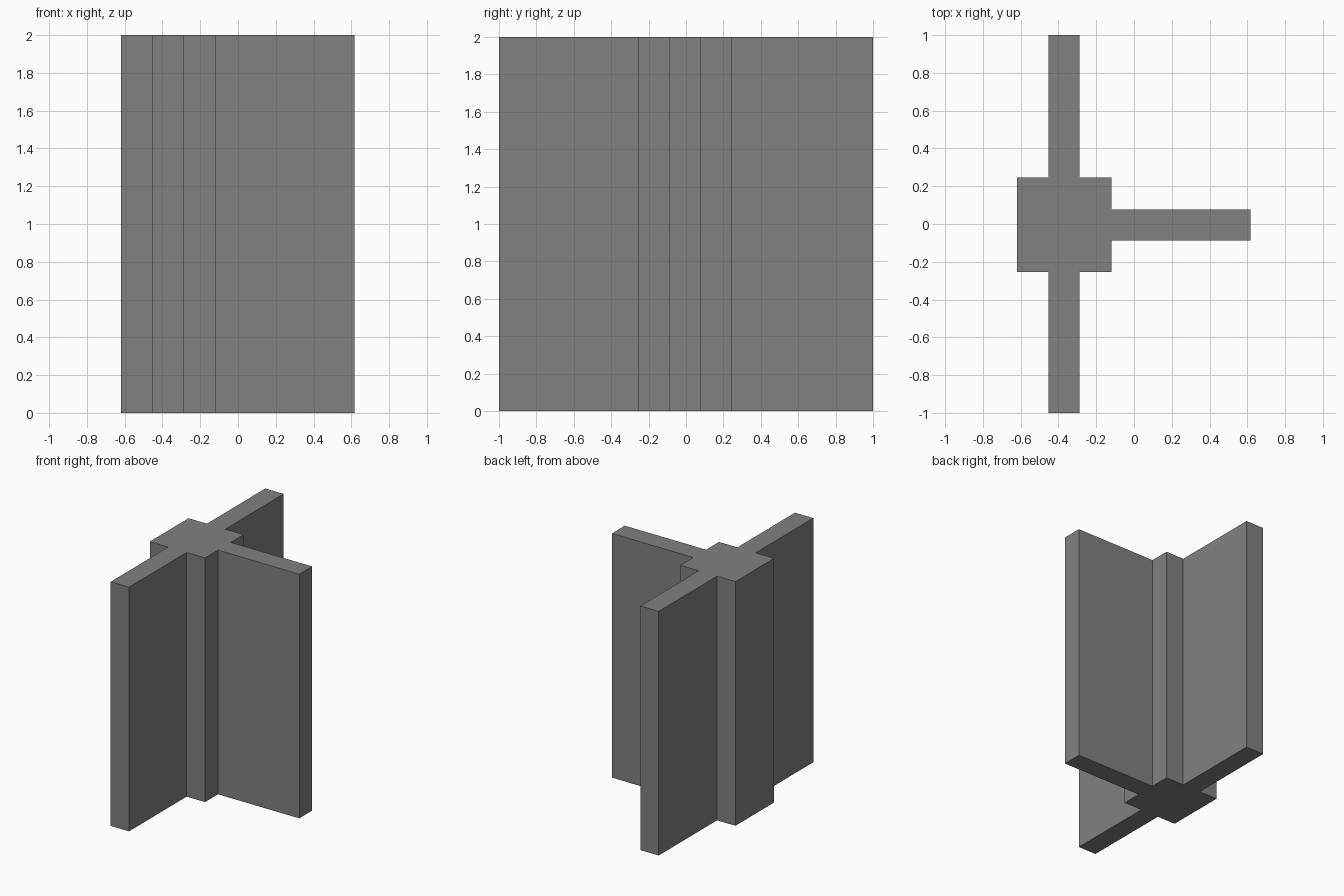
import bpy
import bmesh

if "Cube" in bpy.data.objects:
    bpy.data.objects.remove(bpy.data.objects["Cube"])

HEIGHT = 2.0
CX, CY = -0.37, -0.005   # centre of the post
POST = 0.25              # half width of the post
WALL = 0.083             # half thickness of the wall arms
END_X, END_Y = 0.617, 1.0


def extrude_profile(name, points, height):
    bm = bmesh.new()
    base = bm.faces.new([bm.verts.new((x, y, 0)) for x, y in points])
    top = bmesh.ops.extrude_face_region(bm, geom=[base], use_keep_orig=True)["geom"]
    verts = [g for g in top if isinstance(g, bmesh.types.BMVert)]
    bmesh.ops.translate(bm, verts=verts, vec=(0, 0, height))
    bmesh.ops.recalc_face_normals(bm, faces=bm.faces)
    mesh = bpy.data.meshes.new(name)
    bm.to_mesh(mesh)
    bm.free()
    obj = bpy.data.objects.new(name, mesh)
    bpy.context.collection.objects.link(obj)
    return obj


# Plan outline: square post with front, right and back wall arms
left, right = CX - POST, CX + POST
front, back = CY - POST, CY + POST
outline = [
    (left, front),
    (CX - WALL, front), (CX - WALL, -END_Y), (CX + WALL, -END_Y), (CX + WALL, front),
    (right, front),
    (right, CY - WALL), (END_X, CY - WALL), (END_X, CY + WALL), (right, CY + WALL),
    (right, back),
    (CX + WALL, back), (CX + WALL, END_Y), (CX - WALL, END_Y), (CX - WALL, back),
    (left, back),
]
wall = extrude_profile("wall_junction", outline, HEIGHT)

# Dark grey stone
stone = bpy.data.materials.new("dark_grey")
stone.diffuse_color = (0.22, 0.22, 0.22, 1)
stone.use_nodes = True
stone.node_tree.nodes["Principled BSDF"].inputs["Base Color"].default_value = stone.diffuse_color
wall.data.materials.append(stone)
